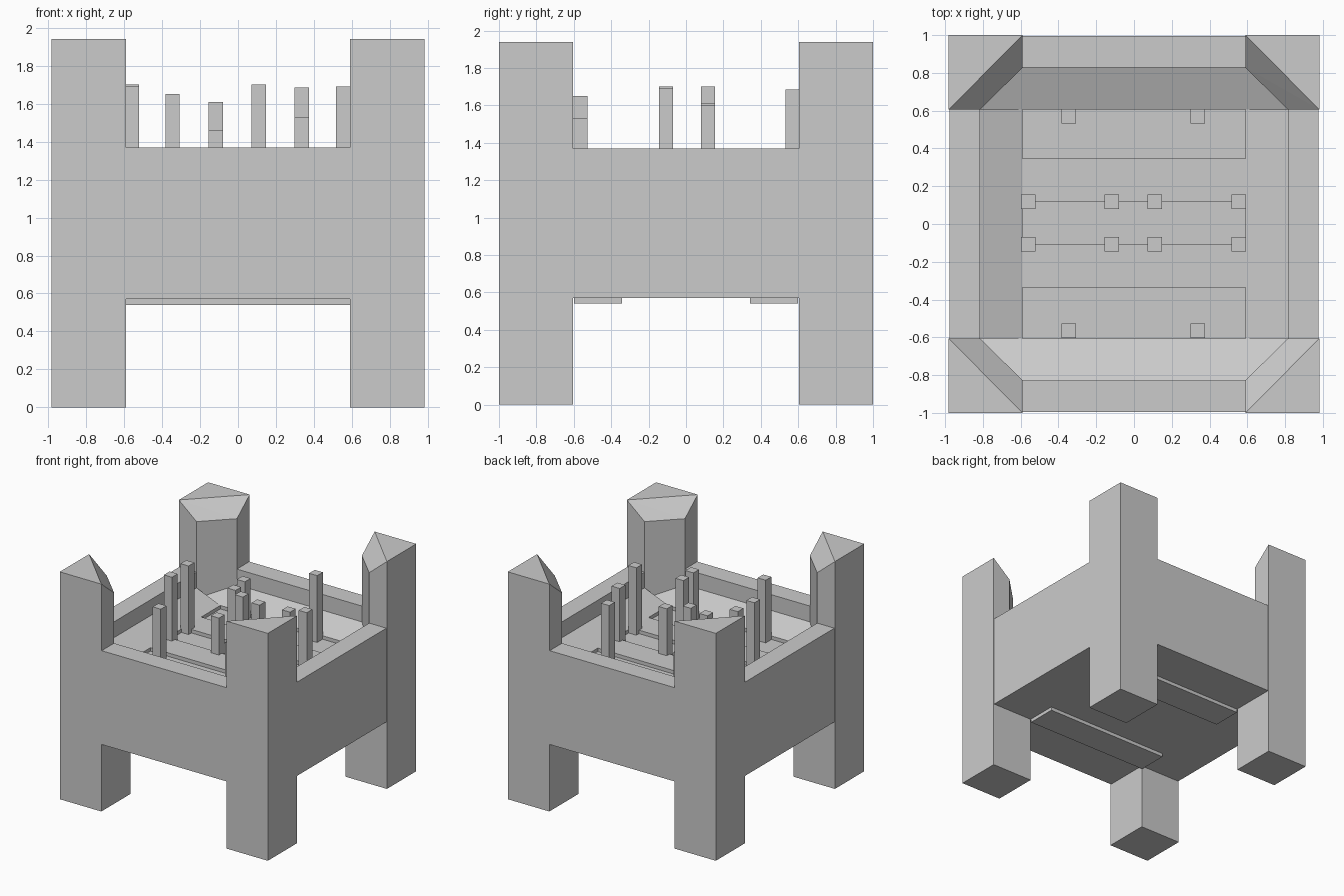
import bpy
import bmesh

if "Cube" in bpy.data.objects:
    bpy.data.objects.remove(bpy.data.objects["Cube"])

# One plain grey stone colour
GREY = (0.6, 0.6, 0.6, 1.0)
stone = bpy.data.materials.new("stone_grey")
stone.use_nodes = True
stone.diffuse_color = GREY
stone.node_tree.nodes["Principled BSDF"].inputs["Base Color"].default_value = GREY

# Plan sizes: outer faces, inside of the walls, inside of the legs
OUT_X, RIM_X, LEG_X = 0.982, 0.815, 0.59
OUT_Y, RIM_Y, LEG_Y = 1.0, 0.828, 0.605
INSET = 0.005  # walls sit just behind the corner faces

# Heights
BELLY, PIT, FLOOR, BANK, RIM = 0.57, 1.115, 1.145, 1.235, 1.37
TOWER_LOW, TOWER_TOP = 1.80, 1.94


def solid(name, points):
    """Flat-faced convex solid around the given points."""
    bm = bmesh.new()
    for p in points:
        bm.verts.new(p)
    bmesh.ops.convex_hull(bm, input=bm.verts[:])
    bmesh.ops.dissolve_limit(bm, angle_limit=0.01, verts=bm.verts[:], edges=bm.edges[:])
    bmesh.ops.recalc_face_normals(bm, faces=bm.faces[:])
    mesh = bpy.data.meshes.new(name)
    bm.to_mesh(mesh)
    bm.free()
    mesh.materials.append(stone)
    obj = bpy.data.objects.new(name, mesh)
    bpy.context.collection.objects.link(obj)
    return obj


def box(name, xs, ys, zs):
    return solid(name, [(x, y, z) for x in xs for y in ys for z in zs])


# Corner legs, and towers with the inner corner cut off and a sloping top
for sx, side in ((-1, "right"), (1, "left")):
    for sy, end in ((-1, "front"), (1, "back")):
        box(f"{end}_{side}_leg", (sx * LEG_X, sx * OUT_X),
            (sy * LEG_Y, sy * OUT_Y), (0, PIT))
        plan = [(OUT_X, OUT_Y), (OUT_X, LEG_Y), (RIM_X, LEG_Y),
                (LEG_X, RIM_Y), (LEG_X, OUT_Y)]
        tops = [TOWER_TOP, TOWER_TOP, TOWER_LOW, TOWER_LOW, TOWER_TOP]
        points = []
        for (x, y), top in zip(plan, tops):
            points += [(sx * x, sy * y, PIT), (sx * x, sy * y, top)]
        solid(f"{end}_{side}_tower", points)

# Main body below the pit floor
box("body", (INSET - OUT_X, OUT_X - INSET), (INSET - OUT_Y, OUT_Y - INSET), (BELLY, PIT))

# Side walls and the banks sloping in from them
for s, side in ((-1, "right"), (1, "left")):
    box(f"{side}_wall", (s * RIM_X, s * (OUT_X - INSET)), (-LEG_Y, LEG_Y), (PIT, RIM))
    profile = [(LEG_X, PIT), (LEG_X, FLOOR), (RIM_X, BANK), (RIM_X, PIT)]
    solid(f"{side}_bank", [(s * x, y, z) for x, z in profile for y in (-LEG_Y, LEG_Y)])

# End walls, their banks, and the panels sunk through the underside
for s, end in ((-1, "front"), (1, "back")):
    box(f"{end}_wall", (-LEG_X, LEG_X), (s * RIM_Y, s * (OUT_Y - INSET)), (PIT, RIM))
    outline = [(RIM_X, LEG_Y, FLOOR), (LEG_X, RIM_Y, BANK)]
    solid(f"{end}_bank", [(m * x, s * y, z) for x, y, top in outline
                          for m in (-1, 1) for z in (PIT, top)])
    box(f"{end}_sunken_panel", (-LEG_X, LEG_X), (s * 0.342, s * 0.6), (0.54, BELLY))

# Raised floor strips, leaving the sunken lanes between them
box("front_floor_strip", (-LEG_X, LEG_X), (-0.337, -0.105), (PIT, FLOOR))
box("back_floor_strip", (-LEG_X, LEG_X), (0.117, 0.347), (PIT, FLOOR))

# Square poles of differing heights, row by row
POLE_ROWS = {
    -0.565: ((-0.345, 1.65), (0.337, 1.53)),
    -0.107: ((-0.56, 1.69), (-0.117, 1.46), (0.11, 1.70), (0.555, 1.69)),
    0.118: ((-0.56, 1.70), (-0.117, 1.61), (0.11, 1.545), (0.555, 1.60)),
    0.57: ((-0.345, 1.45), (0.337, 1.685)),
}
HALF = 0.038
for y, poles in POLE_ROWS.items():
    for x, top in poles:
        box("pole", (x - HALF, x + HALF), (y - HALF, y + HALF), (PIT, top))
